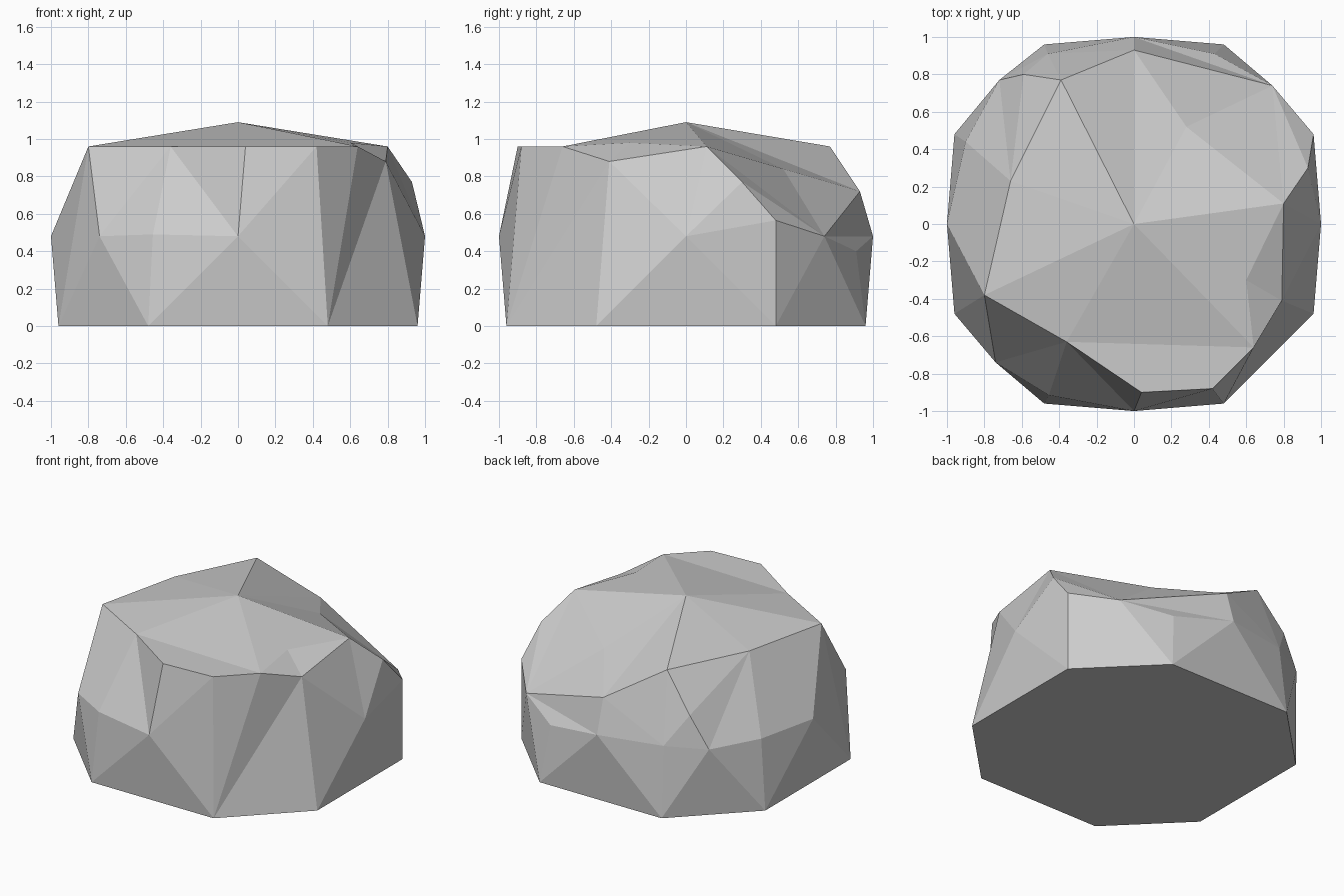
import bpy, bmesh, math

if "Cube" in bpy.data.objects:
    bpy.data.objects.remove(bpy.data.objects["Cube"])

TAU = 2 * math.pi

# Chipped boulder described as rings of corners, counter-clockwise from the right.
# A fourth value, where present, is the stitching angle in degrees.
base = [(.96, -.48, 0), (.96, .48, 0), (.48, .96, 0), (-.48, .96, 0),
        (-.96, .48, 0), (-.96, -.48, 0), (-.48, -.96, 0), (.48, -.96, 0)]

girdle = [(1, 0, .48), (.96, .48, .565), (.74, .74, .48), (.43, .91, .40),
          (0, 1, .48), (-.46, .91, .49), (-.72, .77, .48), (-.90, .44, .48),
          (-1, 0, .48), base[5], (-.74, -.74, .48), (-.455, -.915, .49),
          (0, -1, .48), base[7], base[0]]

rim = [(.80, .11, .96), (.93, .30, .77), girdle[2], (0, .93, .72),
       (-.39, .77, .96), (-.59, .80, .70), (-.66, .23, .96, 150),
       (-.80, -.38, .96), (-.36, -.63, .96), (.04, -.90, .96),
       (.42, -.88, .96), (.64, -.66, .96), (.79, -.41, .88)]

# Crown shares most rim corners and adds a dent and a small bump
crown = [rim[0], (.28, .52, .84), *rim[3:5], *rim[6:9], rim[11], (.60, -.30, .98)]

bm = bmesh.new()
verts = {}


def vert(p):
    key = tuple(p[:3])
    if key not in verts:
        verts[key] = bm.verts.new(key)
    return verts[key]


def face(*pts):
    vs = [vert(p) for p in pts]
    if len(set(vs)) == len(vs):
        bm.faces.new(vs)


def angles(ring):
    out = []
    for p in ring:
        a = math.radians(p[3]) if len(p) > 3 else math.atan2(p[1], p[0])
        while out and a < out[-1]:
            a += TAU
        out.append(a)
    return out + [out[0] + TAU]


def stitch(low, high):
    """Triangulate the band between two rings, merging them by angle."""
    al, ah = angles(low), angles(high)
    nl, nh = len(low), len(high)
    i = j = 0
    while i < nl or j < nh:
        a, b = low[i % nl], high[j % nh]
        if j == nh or (i < nl and al[i + 1] <= ah[j + 1] + 1e-4):
            i += 1
            face(a, low[i % nl], b)
        else:
            j += 1
            face(a, high[j % nh], b)


# Bands, peak and flat underside
stitch(base, girdle)
stitch(girdle, rim)
stitch(rim, crown)
for k in range(len(crown)):
    face(crown[k - 1], crown[k], (0, 0, 1.09))
face(*reversed(base))
bmesh.ops.recalc_face_normals(bm, faces=bm.faces[:])

mesh = bpy.data.meshes.new("boulder")
bm.to_mesh(mesh)
bm.free()

# Plain stone colour
stone = bpy.data.materials.new("stone grey")
stone.diffuse_color = (.6, .6, .6, 1)
stone.use_nodes = True
stone.node_tree.nodes["Principled BSDF"].inputs["Base Color"].default_value = stone.diffuse_color
mesh.materials.append(stone)

boulder = bpy.data.objects.new("boulder", mesh)
bpy.context.collection.objects.link(boulder)
